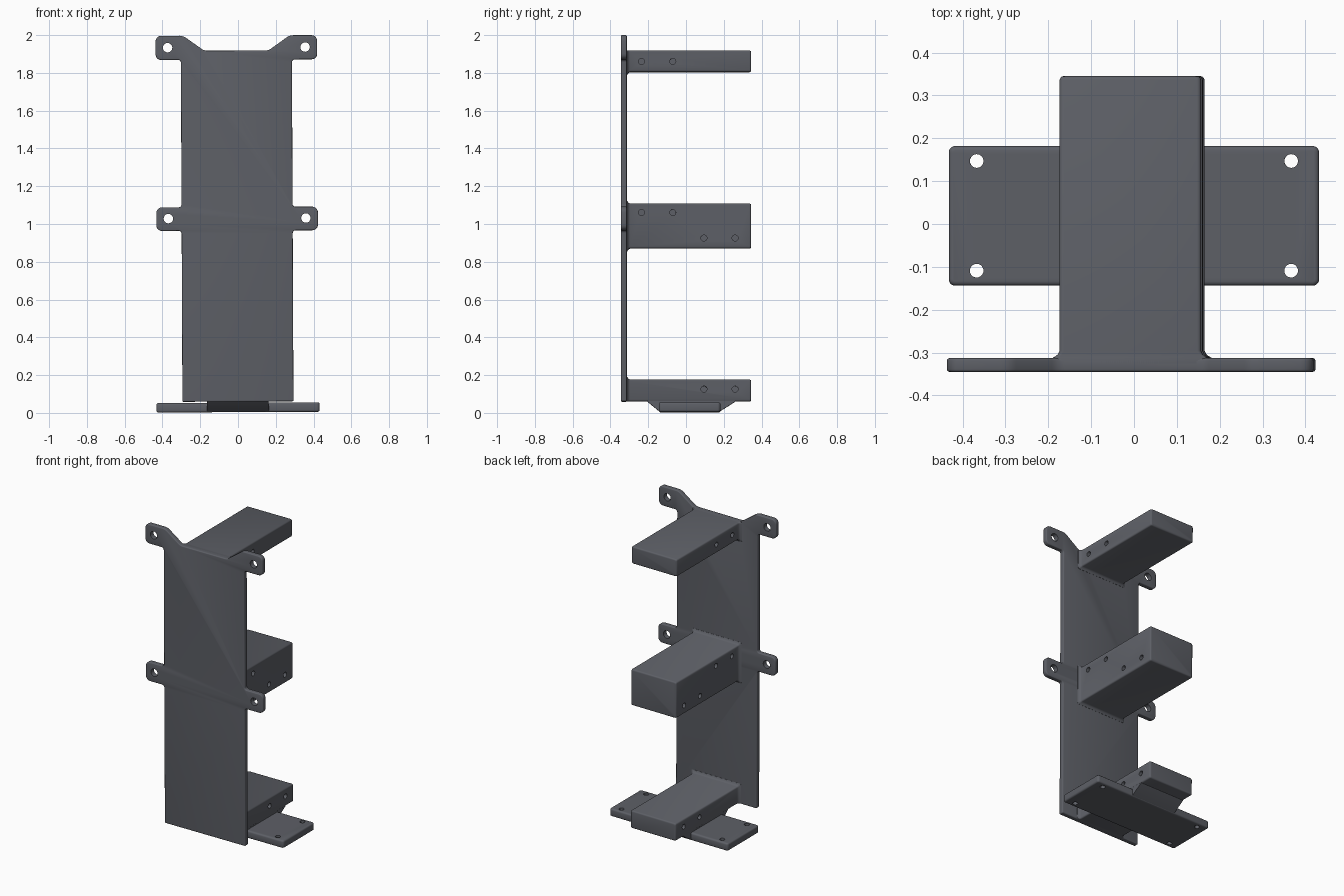
import bpy, bmesh, math
from mathutils import Vector, Matrix

if "Cube" in bpy.data.objects:
    bpy.data.objects.remove(bpy.data.objects["Cube"])

LEAN = Matrix.Rotation(-0.0045, 4, 'Y')  # the whole bracket leans very slightly
metal = bpy.data.materials.new("dark_grey_metal")
metal.diffuse_color = (0.11, 0.116, 0.134, 1)
metal.use_nodes = True
metal.node_tree.nodes["Principled BSDF"].inputs["Base Color"].default_value = metal.diffuse_color


def rounded(points, steps=5):
    """Outline of (x, y, radius) corners -> 2D points with rounded corners."""
    out = []
    n = len(points)
    for i, (x, y, r) in enumerate(points):
        c = Vector((x, y))
        a = (Vector(points[i - 1][:2]) - c).normalized()
        b = (Vector(points[(i + 1) % n][:2]) - c).normalized()
        if r <= 0:
            out.append(c)
            continue
        half = a.angle(b) / 2
        t = r / math.tan(half)
        centre = c + (a + b).normalized() * (r / math.sin(half))
        u, v = c + a * t - centre, c + b * t - centre
        sweep = u.angle(v)
        for k in range(steps + 1):
            f = k / steps
            out.append(centre + (u * math.sin((1 - f) * sweep) + v * math.sin(f * sweep)) / math.sin(sweep))
    return out


def loft(name, rings):
    """Skin a list of equal-length vertex rings and cap both ends."""
    bm = bmesh.new()
    loops = [[bm.verts.new(p) for p in ring] for ring in rings]
    for a, b in zip(loops, loops[1:]):
        for i in range(len(a)):
            j = (i + 1) % len(a)
            bm.faces.new((a[i], a[j], b[j], b[i]))
    bm.faces.new(loops[0])
    bm.faces.new(loops[-1])
    bmesh.ops.recalc_face_normals(bm, faces=bm.faces)
    me = bpy.data.meshes.new(name)
    bm.to_mesh(me)
    bm.free()
    me.materials.append(metal)
    ob = bpy.data.objects.new(name, me)
    bpy.context.collection.objects.link(ob)
    return ob


def finish(ob, bevel=0, holes=()):
    """Soften edges, drill holes (centre, axis, radius, length), smooth and lean."""
    if bevel:
        m = ob.modifiers.new("soft_edges", 'BEVEL')
        m.width, m.segments, m.limit_method = bevel, 3, 'ANGLE'
        m.angle_limit = math.radians(30)
    cutter = None
    if holes:
        bm = bmesh.new()
        for centre, axis, r, length in holes:
            turn = Vector((0, 0, 1)).rotation_difference(Vector(axis)).to_matrix().to_4x4()
            bmesh.ops.create_cone(bm, cap_ends=True, segments=20, radius1=r, radius2=r,
                                  depth=length, matrix=Matrix.Translation(centre) @ turn)
        me = bpy.data.meshes.new("hole_cutter")
        bm.to_mesh(me)
        bm.free()
        me.materials.append(metal)
        cutter = bpy.data.objects.new("hole_cutter", me)
        cutter.hide_render = True
        bpy.context.collection.objects.link(cutter)
        m = ob.modifiers.new("holes", 'BOOLEAN')
        m.operation, m.solver, m.object = 'DIFFERENCE', 'EXACT', cutter
    bpy.context.view_layer.update()
    me = bpy.data.meshes.new_from_object(ob.evaluated_get(bpy.context.evaluated_depsgraph_get()))
    ob.modifiers.clear()
    ob.data = me
    if cutter:
        bpy.data.objects.remove(cutter)
    me.transform(LEAN)
    bpy.ops.object.select_all(action='DESELECT')
    ob.select_set(True)
    bpy.context.view_layer.objects.active = ob
    bpy.ops.object.shade_smooth_by_angle(angle=math.radians(35))


# Tall plate with four screw tabs
right = [(0.294, 0.06, 0.006), (0.294, 0.965, 0.015), (0.428, 0.965, 0.03), (0.428, 1.09, 0.03),
         (0.294, 1.09, 0.015), (0.294, 1.87, 0.015), (0.428, 1.87, 0.03), (0.428, 1.998, 0.03),
         (0.282, 1.998, 0.06), (0.17, 1.918, 0.05)]
outline = rounded(right + [(-x, z, r) for x, z, r in reversed(right)])
plate = loft("tall_plate", [[(p.x, y, p.y) for p in outline] for y in (-0.345, -0.313)])
finish(plate, 0.007, [((s * 0.364, -0.33, z), (0, 1, 0), 0.025, 0.2)
                      for s in (-1, 1) for z in (1.935, 1.03)])

# Three arms: rounded bars with a flared root and a rounded far end
W = 0.165
FLARE = [(-0.325, 0.016), (-0.312, 0.016), (-0.308, 0.009), (-0.304, 0.004), (-0.296, 0),
         (0.336, 0), (0.3415, -0.002), (0.344, -0.005), (0.345, -0.009)]
FRONT, BACK = (-0.235, -0.07), (0.095, 0.26)


def arm(name, z0, z1, flare_down, flare_up, pits):
    rings = []
    for y, d in FLARE:
        lo = z0 - (d if flare_down or d < 0 else 0)
        hi = z1 + (d if flare_up or d < 0 else 0)
        w = W + d
        ring = rounded([(-w, lo, 0.01), (w, lo, 0.01), (w, hi, 0.01), (-w, hi, 0.01)], 4)
        rings.append([(p.x, y, p.y) for p in ring])
    holes = [((s * W, y, z), (1, 0, 0), 0.016, 0.12) for z, ys in pits for y in ys for s in (-1, 1)]
    finish(loft(name, rings), 0, holes)


arm("top_arm", 1.804, 1.918, True, False, [(1.86, FRONT)])
arm("middle_arm", 0.87, 1.108, True, True, [(1.06, FRONT), (0.925, BACK)])
arm("bottom_arm", 0.06, 0.176, False, True, [(0.125, BACK)])

# Tapered keel joining the bottom arm to the foot
keel = rounded([(-0.205, 0.08, 0), (-0.205, 0.06, 0.01), (-0.138, 0.005, 0.01),
                (0.175, 0.005, 0.01), (0.262, 0.06, 0.01), (0.262, 0.08, 0)], 4)
finish(loft("foot_keel", [[(x, p.x, p.y) for p in keel] for x in (-0.163, 0.163)]))

# Foot plate with four screw holes
foot = rounded([(-0.432, -0.144, 0.015), (0.432, -0.144, 0.015),
                (0.432, 0.182, 0.015), (-0.432, 0.182, 0.015)])
finish(loft("foot_plate", [[(p.x, p.y, z) for p in foot] for z in (0.004, 0.054)]), 0.01,
       [((s * 0.367, y, 0.03), (0, 0, 1), 0.016, 0.2) for s in (-1, 1) for y in (-0.109, 0.147)])
